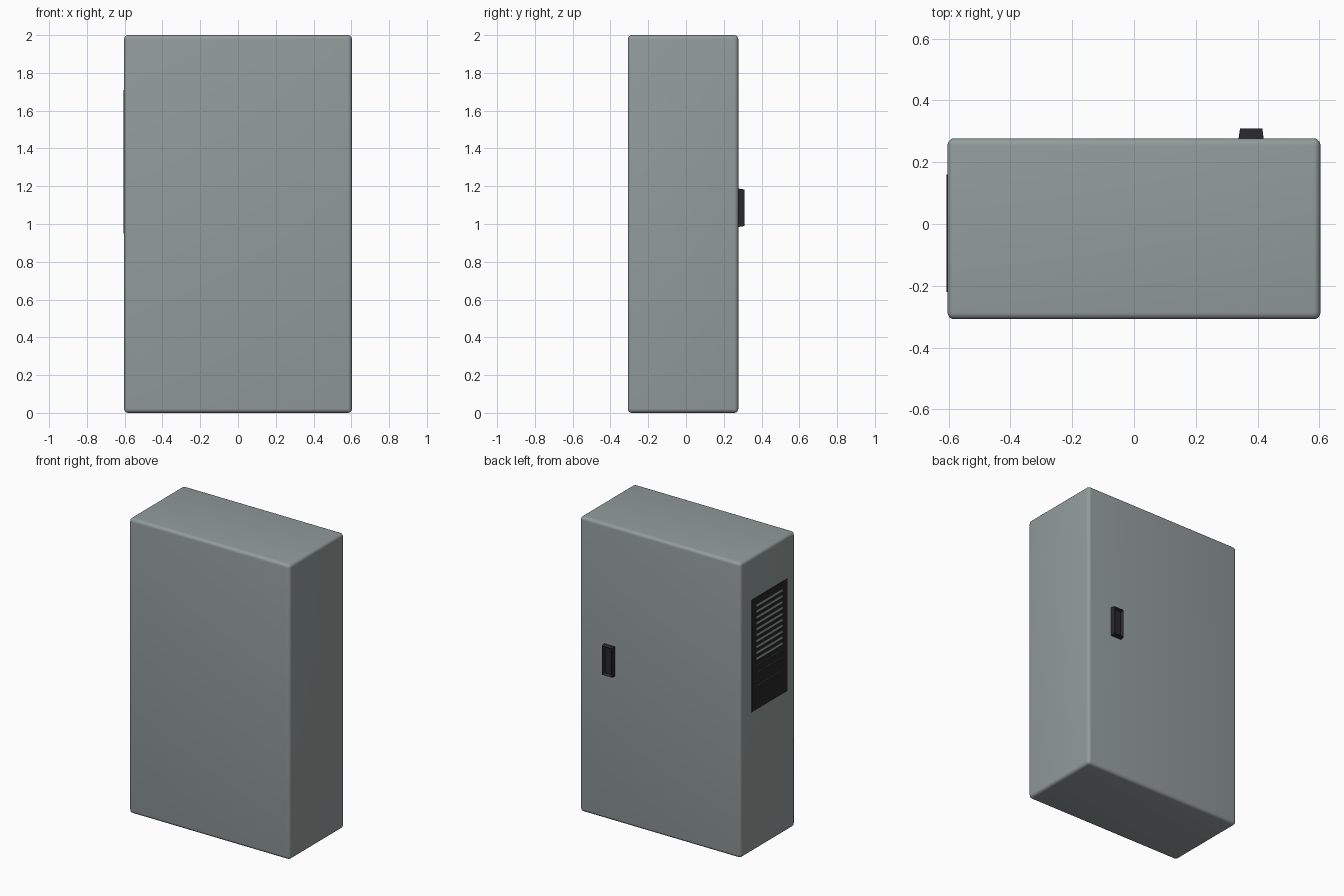
import bpy, bmesh

if "Cube" in bpy.data.objects:
    bpy.data.objects.remove(bpy.data.objects["Cube"])


def material(name, rgb):
    m = bpy.data.materials.new(name)
    m.diffuse_color = (*rgb, 1)
    m.use_nodes = True
    m.node_tree.nodes["Principled BSDF"].inputs["Base Color"].default_value = m.diffuse_color
    return m


grey = material("cabinet grey", (0.29, 0.335, 0.33))
dark = material("dark plastic", (0.022, 0.02, 0.023))


def add_box(bm, lo, hi):
    v = bmesh.ops.create_cube(bm, size=1)["verts"]
    for p in v:
        p.co = [lo[i] + (p.co[i] + 0.5) * (hi[i] - lo[i]) for i in range(3)]
    return v


def finish(bm, name, mat):
    bmesh.ops.recalc_face_normals(bm, faces=bm.faces)
    me = bpy.data.meshes.new(name)
    bm.to_mesh(me)
    bm.free()
    me.materials.append(mat)
    ob = bpy.data.objects.new(name, me)
    bpy.context.collection.objects.link(ob)
    return ob


# Rounded cabinet body
W, Y0, Y1 = 0.603, -0.308, 0.277
bm = bmesh.new()
add_box(bm, (-W, Y0, 0), (W, Y1, 2))
bmesh.ops.bevel(bm, geom=bm.edges[:], offset=0.022, segments=5, profile=0.5, affect='EDGES')
body = finish(bm, "cabinet_body", grey)
bpy.context.view_layer.objects.active = body
body.select_set(True)
bpy.ops.object.shade_smooth_by_angle(angle=0.7)

# Tapered handle on the back, with a recessed grip
bm = bmesh.new()
cx, cz = 0.379, 1.086
for p in add_box(bm, (0.338, Y1 - 0.004, 0.984), (0.42, 0.309, 1.188)):
    if p.co.y > 0.3:
        p.co.x = cx + (p.co.x - cx) * 0.88
        p.co.z = cz + (p.co.z - cz) * 0.95
bm.normal_update()
outer = max(bm.faces, key=lambda f: f.calc_center_median().y)
bmesh.ops.inset_region(bm, faces=[outer], thickness=0.014)
bmesh.ops.translate(bm, vec=(0, -0.018, 0), verts=outer.verts[:])
finish(bm, "handle", dark)

# Thin louvred vent on the left side; the body shows through its slots
X0, X1 = -W - 0.003, -W + 0.002
top, bottom, ya, yb = 1.71, 0.95, -0.22, 0.16
border = 0.05
slots = [(1.66 - 0.04 * i, 0.02) for i in range(10)]
slots += [(z, 0.006) for z in (1.25, 1.2, 1.11)]
bm = bmesh.new()
upper = top
for z, h in slots:
    add_box(bm, (X0, ya + border, z), (X1, yb - border, upper))
    upper = z - h
add_box(bm, (X0, ya + border, bottom), (X1, yb - border, upper))
for a, b in ((ya, ya + border), (yb - border, yb)):
    add_box(bm, (X0, a, bottom), (X1, b, top))
finish(bm, "side_vent", dark)
